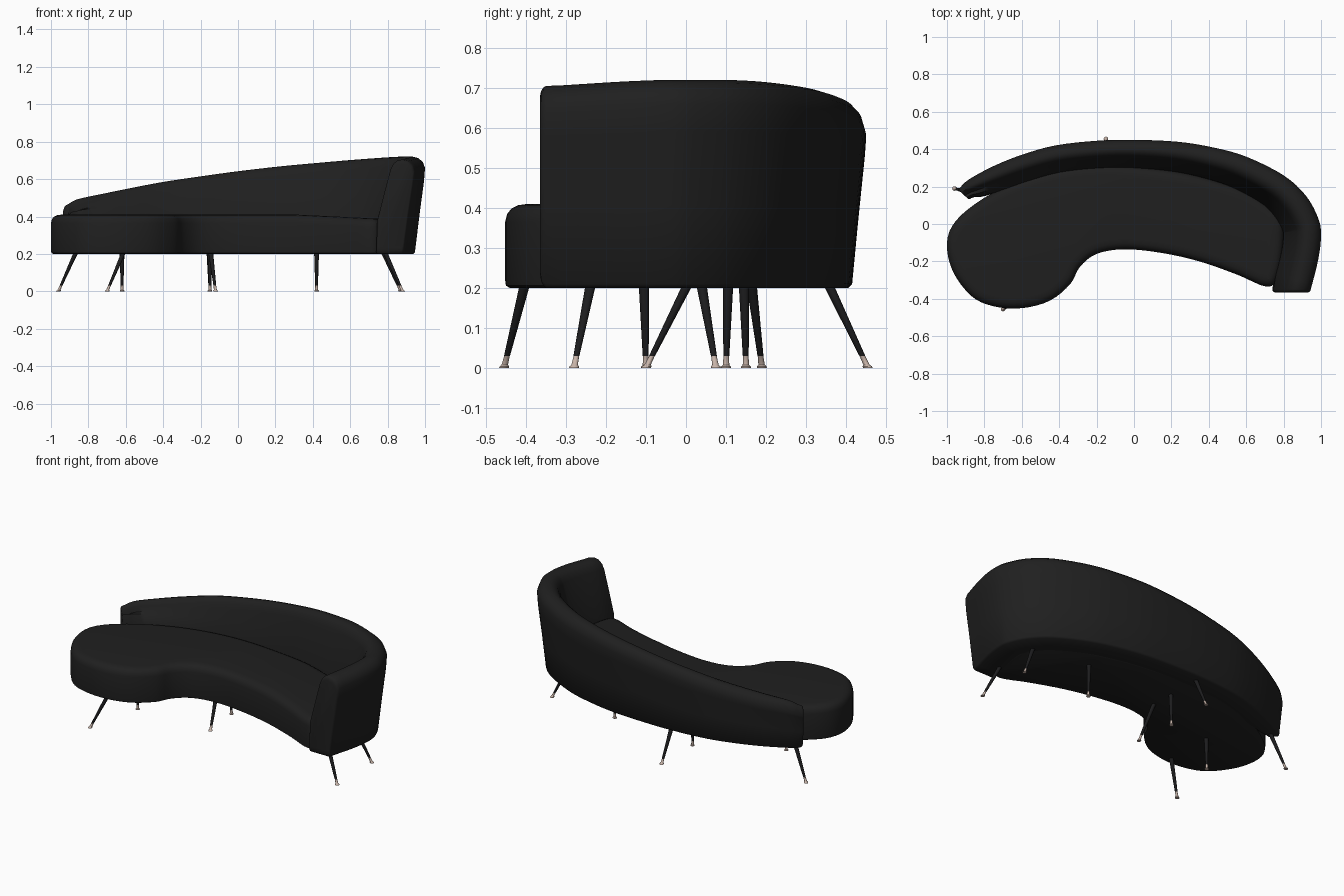
import bpy
import bmesh
from math import cos, sin, tau, radians
from mathutils import Vector

default_cube = bpy.data.objects.get("Cube")
if default_cube:
    bpy.data.objects.remove(default_cube, do_unlink=True)


def make_material(name, colour, roughness):
    material = bpy.data.materials.new(name)
    material.use_nodes = True
    material.diffuse_color = (*colour, 1)
    shader = material.node_tree.nodes["Principled BSDF"]
    shader.inputs["Base Color"].default_value = (*colour, 1)
    shader.inputs["Roughness"].default_value = roughness
    return material


fabric = make_material("black fabric", (0.014, 0.014, 0.014), 0.9)
lacquer = make_material("black lacquer", (0.012, 0.012, 0.013), 0.6)
metal = make_material("rose metal", (0.58, 0.46, 0.40), 0.4)


def spline(points, steps, closed=False):
    """Smooth curve through points of any dimension."""
    count = len(points)
    pts = [Vector(p) for p in points]

    def at(i):
        return pts[i % count] if closed else pts[max(0, min(count - 1, i))]

    result = []
    for i in range(count if closed else count - 1):
        a, b, c, d = at(i - 1), at(i), at(i + 1), at(i + 2)
        for k in range(steps):
            t = k / steps
            result.append(b + (c - a) * (t / 2)
                          + (a * 2 - b * 5 + c * 4 - d) * (t * t / 2)
                          + (b * 3 - a - c * 3 + d) * (t ** 3 / 2))
    if not closed:
        result.append(pts[-1])
    return result


def loft(name, rings, materials, sharp_angle=40, paint=None):
    """Skin a list of closed rings and cap both ends."""
    bm = bmesh.new()
    loops = [[bm.verts.new(p) for p in ring] for ring in rings]
    size = len(loops[0])
    for row, (low, high) in enumerate(zip(loops, loops[1:])):
        for i in range(size):
            j = (i + 1) % size
            face = bm.faces.new((low[i], low[j], high[j], high[i]))
            face.material_index = paint(row) if paint else 0
    bm.faces.new(loops[0][::-1])
    bm.faces.new(loops[-1])
    bmesh.ops.recalc_face_normals(bm, faces=bm.faces)
    mesh = bpy.data.meshes.new(name)
    bm.to_mesh(mesh)
    bm.free()
    for material in materials:
        mesh.materials.append(material)
    obj = bpy.data.objects.new(name, mesh)
    bpy.context.collection.objects.link(obj)
    bpy.ops.object.select_all(action="DESELECT")
    obj.select_set(True)
    bpy.context.view_layer.objects.active = obj
    bpy.ops.object.shade_smooth_by_angle(angle=radians(sharp_angle))
    return obj


# Seat: kidney outline, counter-clockwise, with a rolled top edge
outline = spline([
    (-1, -.1), (-.97, -.25), (-.87, -.385), (-.75, -.44), (-.6, -.45),
    (-.45, -.41), (-.34, -.32), (-.29, -.23), (-.2, -.16), (-.05, -.135),
    (.15, -.155), (.35, -.2), (.55, -.27), (.71, -.335), (.77, -.28),
    (.8, -.1), (.78, .04), (.62, .16), (.45, .225), (.25, .275),
    (0, .305), (-.2, .312), (-.4, .29), (-.6, .235), (-.8, .14),
    (-.95, .02)], 4, closed=True)


def seat_ring(inset, z):
    ring = []
    for i, p in enumerate(outline):
        along = (outline[(i + 1) % len(outline)] - outline[i - 1]).normalized()
        dip = .02 * max(0, min(1, (p.x - .3) / .4)) * (z > .3)
        ring.append((p.x - along.y * inset, p.y + along.x * inset, z - dip))
    return ring


seat_profile = [(.012, .2), (.002, .206), (0, .22), (0, .365),
                (.005, .385), (.016, .399), (.032, .407), (.055, .41)]
loft("seat", [seat_ring(*step) for step in seat_profile], [fabric], 50)

# Backrest: stations of x, y, thickness and height, from low end to arm
stations = spline([
    (-.93, .195, .08, .465), (-.88, .24, .11, .492), (-.75, .31, .14, .52),
    (-.6, .37, .15, .55), (-.42, .42, .15, .583), (-.2, .445, .15, .615),
    (0, .45, .15, .642), (.23, .44, .16, .668), (.42, .41, .17, .685),
    (.6, .36, .18, .7), (.8, .26, .19, .714), (.92, .15, .2, .72),
    (.985, .03, .2, .72), (1, -.06, .2, .72), (.985, -.19, .2, .715),
    (.945, -.35, .2, .705)], 4)


def back_ring(index):
    x, y, width, top = stations[index]
    before = stations[max(0, index - 1)]
    after = stations[min(len(stations) - 1, index + 1)]
    along = (after - before).xy.normalized()
    inward = Vector((along.y, -along.x))
    if index == len(stations) - 1:
        inward = Vector((-1, 0))
    lean = .02 + .04 * index / len(stations)
    body = top - .2
    section = [(lean + .01, .2), (lean, .21), (lean * .55, .2 + body * .4),
               (lean * .1, .2 + body * .75), (0, top - .06),
               (width * .06, top - .028), (width * .18, top - .008),
               (width * .34, top), (width * .47, top - .006),
               (width * .58, top - .025), (width * .65, top - .055),
               (width * .82, .4 + (top - .4) * .4), (width, .38),
               (width * 1.03, .21), (width, .2)]
    return [Vector((x + inward.x * s, y + inward.y * s, z))
            for s, z in section]


def rounded_end(ring, heading):
    """Shrinking rings that soften an open end."""
    centre = sum(ring, Vector()) / len(ring)
    return [[p.lerp(centre, shrink) + heading * push for p in ring]
            for shrink, push in ((.02, .007), (.06, .012), (.12, .015))]


back = [back_ring(i) for i in range(len(stations))]
low_end = rounded_end(back[0], Vector((-.75, -.65, 0)))
arm_end = rounded_end(back[-1], Vector((-.1, -1, 0)))
loft("backrest", low_end[::-1] + back + arm_end, [fabric], 50)

# Legs: splayed tapered posts with flared metal feet, as foot then top
legs = [
    ((-.96, .19), (-.87, .165)), ((-.7, -.455), (-.615, -.405)),
    ((-.62, -.1), (-.62, -.105)), ((-.15, .455), (-.155, .36)),
    ((-.15, .15), (-.15, .145)), ((-.12, -.1), (-.145, 0)),
    ((.42, .1), (.42, .105)), ((.88, -.28), (.79, -.24)),
    ((.87, .075), (.78, .04))]
leg_profile = [(0, .012), (.004, .012), (.008, .008), (.03, .007),
               (.031, .0075), (.21, .013)]
sides = 16

for number, (foot, top) in enumerate(legs, 1):
    rings = []
    for z, radius in leg_profile:
        centre = Vector(foot).lerp(Vector(top), z / .2)
        rings.append([(centre.x + radius * cos(tau * k / sides),
                       centre.y + radius * sin(tau * k / sides), z)
                      for k in range(sides)])
    leg = loft(f"leg_{number}", rings, [lacquer, metal], 40,
               paint=lambda row: int(row < 3))
    # The sole is metal as well
    for face in leg.data.polygons:
        if face.center.z < .001:
            face.material_index = 1
